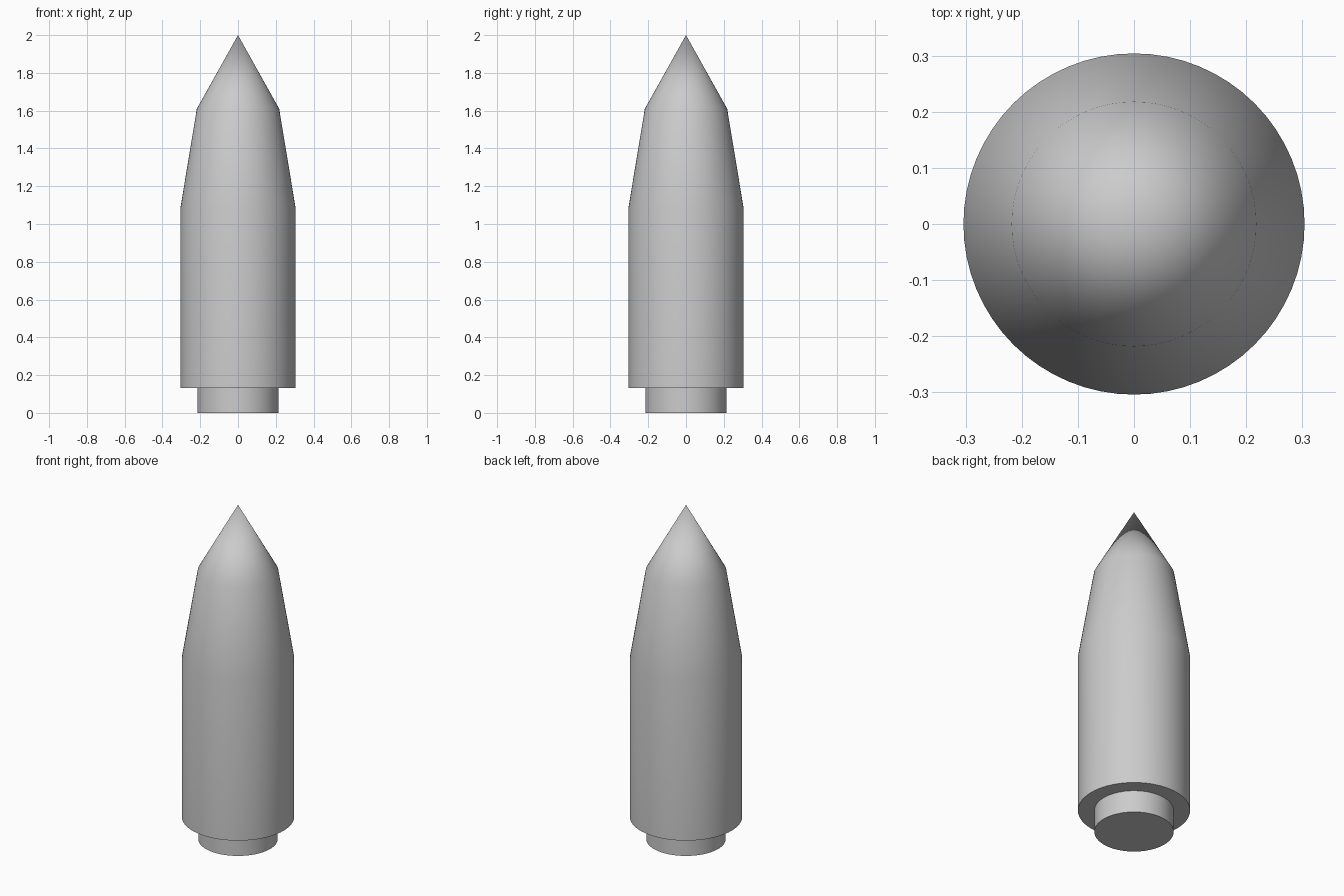
import bpy
import math

old = bpy.data.objects.get("Cube")
if old:
    bpy.data.objects.remove(old, do_unlink=True)

SIDES = 64

# Plain grey finish
grey = bpy.data.materials.new("plain_grey")
grey.use_nodes = True
colour = (0.6, 0.6, 0.6, 1)
grey.diffuse_color = colour
grey.node_tree.nodes["Principled BSDF"].inputs["Base Color"].default_value = colour


def lathe(name, profile):
    """Revolve (radius, height) points about z; zero radius closes to a point."""
    verts, faces, rings = [], [], []
    for r, z in profile:
        count = SIDES if r > 0 else 1
        start = len(verts)
        for i in range(count):
            a = math.tau * i / SIDES
            verts.append((r * math.cos(a), r * math.sin(a), z))
        rings.append([start + i % count for i in range(SIDES)])
    for low, high in zip(rings, rings[1:]):
        for i in range(SIDES):
            j = (i + 1) % SIDES
            loop = [low[i], low[j], high[j], high[i]]
            faces.append(list(dict.fromkeys(loop)))
    faces.append(rings[0][::-1])  # flat underside
    if profile[-1][0] > 0:
        faces.append(rings[-1])
    mesh = bpy.data.meshes.new(name)
    mesh.from_pydata(verts, [], faces)
    mesh.materials.append(grey)
    obj = bpy.data.objects.new(name, mesh)
    bpy.context.collection.objects.link(obj)
    bpy.ops.object.select_all(action="DESELECT")
    obj.select_set(True)
    bpy.context.view_layer.objects.active = obj
    bpy.ops.object.shade_smooth_by_angle(angle=math.radians(30))
    return obj


# Narrow base plug below the stepped, pointed body
lathe("base_plug", [(0.215, 0), (0.215, 0.135)])
lathe("pointed_body", [(0.304, 0.133), (0.304, 1.09), (0.218, 1.61), (0, 2)])
